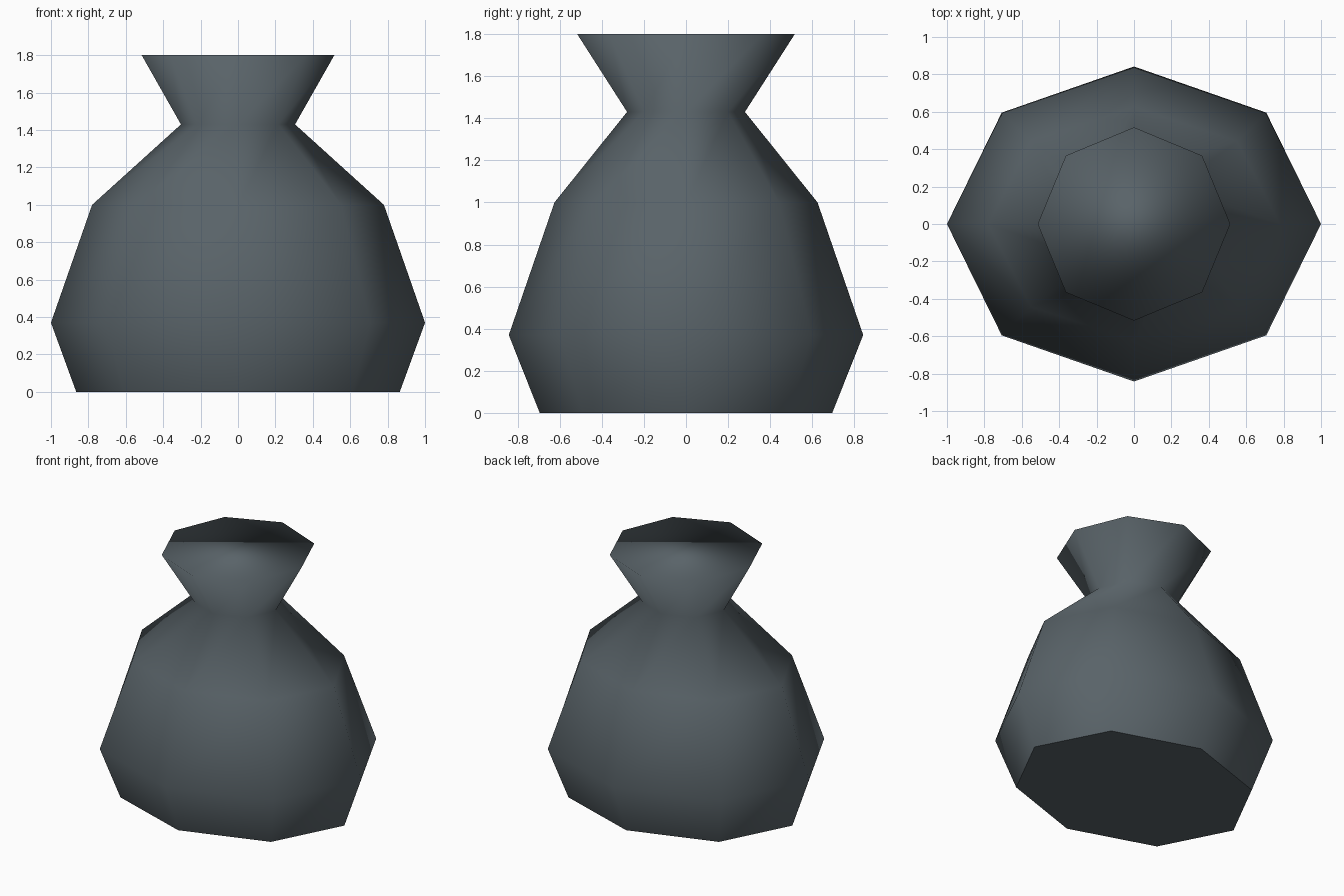
import bpy
import bmesh
from math import cos, sin, pi

default = bpy.data.objects.get("Cube")
if default:
    bpy.data.objects.remove(default, do_unlink=True)

SIDES = 8
# Profile of the sack: half width, half depth, height
PROFILE = [
    (0.865, 0.695, 0.0),    # base
    (1.0, 0.842, 0.37),     # belly
    (0.78, 0.625, 1.0),     # shoulder
    (0.305, 0.28, 1.43),    # tied neck
    (0.515, 0.517, 1.8),    # flared mouth
]


def make_material(name, colour):
    mat = bpy.data.materials.new(name)
    mat.use_nodes = True
    mat.diffuse_color = colour
    bsdf = next(n for n in mat.node_tree.nodes if n.type == 'BSDF_PRINCIPLED')
    bsdf.inputs["Base Color"].default_value = colour
    return mat


def add_ring(bm, rx, ry, z):
    angles = [2 * pi * i / SIDES for i in range(SIDES)]
    return [bm.verts.new((rx * cos(a), ry * sin(a), z)) for a in angles]


bm = bmesh.new()
rings = [add_ring(bm, *p) for p in PROFILE]

# Sack walls
for low, high in zip(rings, rings[1:]):
    for i in range(SIDES):
        j = (i + 1) % SIDES
        bm.faces.new((low[i], low[j], high[j], high[i]))

# Closed mouth, shaded softly into the flare
bm.faces.new(rings[-1])
for face in bm.faces:
    face.smooth = True

# Flat base with a crisp edge
base = bm.faces.new(rings[0][::-1])
base.smooth = False
for edge in base.edges:
    edge.smooth = False

mesh = bpy.data.meshes.new("sack")
bm.to_mesh(mesh)
bm.free()
mesh.materials.append(make_material("slate grey cloth", (0.1, 0.125, 0.14, 1)))
sack = bpy.data.objects.new("sack", mesh)
bpy.context.collection.objects.link(sack)
